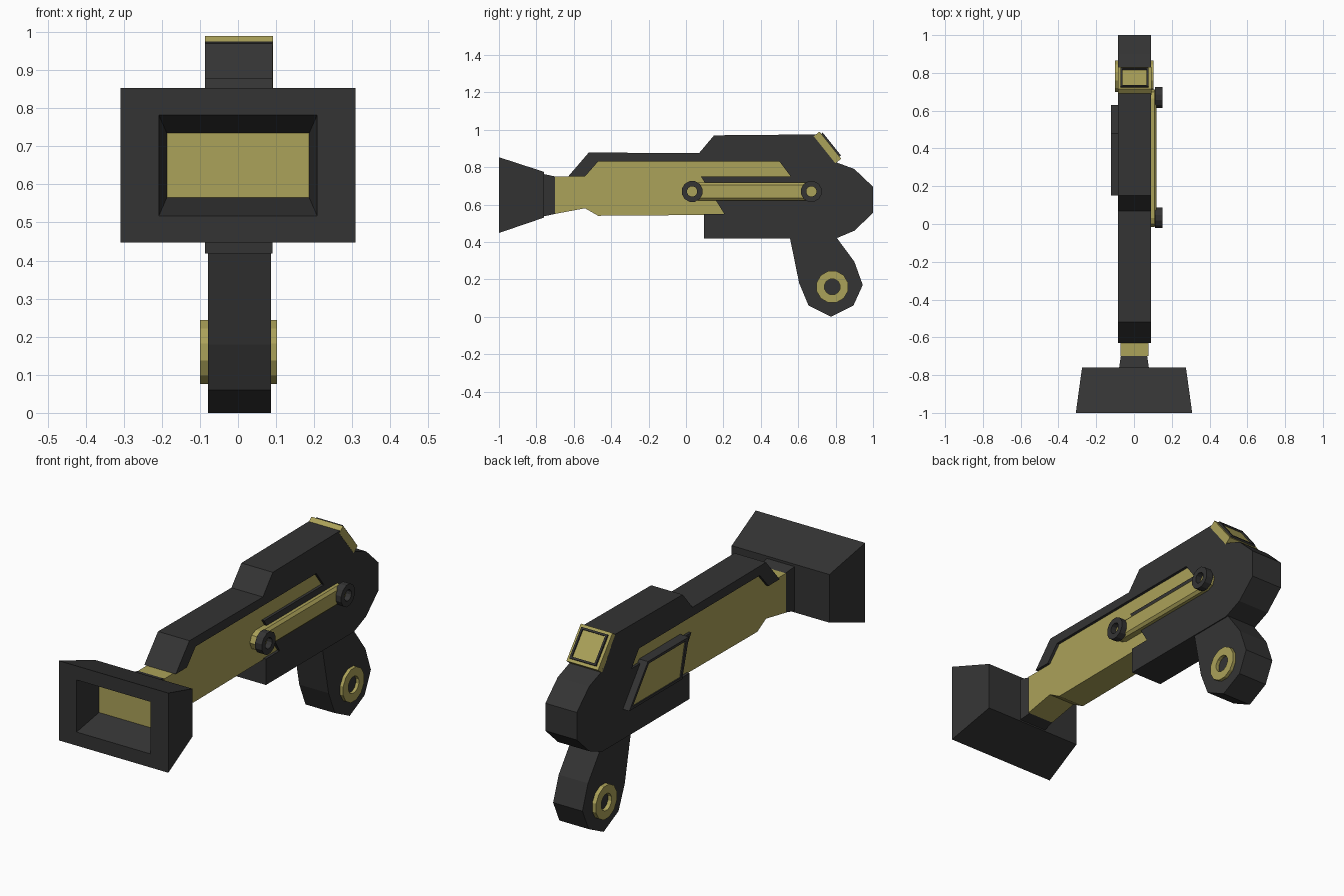
import bpy, bmesh
from math import sin, cos, pi, radians
from mathutils import Vector

if "Cube" in bpy.data.objects:
    bpy.data.objects.remove(bpy.data.objects["Cube"])


def material(name, rgb):
    m = bpy.data.materials.new(name)
    m.diffuse_color = (*rgb, 1)
    m.use_nodes = True
    m.node_tree.nodes["Principled BSDF"].inputs["Base Color"].default_value = m.diffuse_color
    return m


MATS = [material("dark_metal", (0.034, 0.034, 0.034)),
        material("brass", (0.41, 0.36, 0.10))]
DARK, GOLD = 0, 1


def loft(name, loops, band_mats, caps=(DARK, DARK)):
    """Skin equal-length loops; caps=None joins the last loop to the first."""
    bm = bmesh.new()
    rings = [[bm.verts.new(p) for p in loop] for loop in loops]
    n = len(rings[0])
    pairs = list(zip(rings, rings[1:]))
    if caps is None:
        pairs.append((rings[-1], rings[0]))
    for (a, b), mat in zip(pairs, band_mats):
        for i in range(n):
            j = (i + 1) % n
            bm.faces.new((a[i], a[j], b[j], b[i])).material_index = mat
    if caps is not None:
        bm.faces.new(rings[0]).material_index = caps[0]
        bm.faces.new(rings[-1]).material_index = caps[1]
    bmesh.ops.recalc_face_normals(bm, faces=bm.faces)
    me = bpy.data.meshes.new(name)
    bm.to_mesh(me)
    bm.free()
    for m in MATS:
        me.materials.append(m)
    ob = bpy.data.objects.new(name, me)
    bpy.context.collection.objects.link(ob)
    return ob


def at_x(x, profile):
    return [(x, y, z) for y, z in profile]


def prism(name, profile, x0, x1, mat):
    return loft(name, [at_x(x0, profile), at_x(x1, profile)], [mat], (mat, mat))


def circle(y, z, r, n=12):
    return [(y + r * cos(2 * pi * (i + .5) / n), z + r * sin(2 * pi * (i + .5) / n))
            for i in range(n)]


def ring(name, y, z, r_out, r_in, x0, x1, mat, n=12):
    out, inn = circle(y, z, r_out, n), circle(y, z, r_in, n)
    return loft(name, [at_x(x0, out), at_x(x1, out), at_x(x1, inn), at_x(x0, inn)],
                [mat] * 4, None)


def rect(y, hx, z0, z1):
    return [(-hx, y, z0), (hx, y, z0), (hx, y, z1), (-hx, y, z1)]


# Dark receiver with the long top strip
prism("receiver", [
    (-0.63, 0.75), (-0.52, 0.878), (0.07, 0.875), (0.15, 0.97), (0.69, 0.975),
    (0.805, 0.825), (0.90, 0.79), (1.0, 0.695), (1.0, 0.555), (0.90, 0.46),
    (0.80, 0.418), (0.095, 0.418), (0.095, 0.55), (0.205, 0.55), (0.08, 0.75),
    (0.56, 0.75), (0.50, 0.83), (-0.47, 0.83), (-0.54, 0.75)], -0.086, 0.091, DARK)

# Brass barrel body, slightly narrower than the receiver
prism("barrel", [
    (-0.70, 0.75), (-0.54, 0.75), (-0.47, 0.83), (0.50, 0.83), (0.56, 0.75),
    (0.25, 0.74), (0.205, 0.545), (-0.47, 0.54), (-0.54, 0.58), (-0.70, 0.55)],
    -0.072, 0.077, GOLD)

# Neck and flared rectangular muzzle with a brass-floored recess
loft("muzzle_neck", [rect(-0.70, 0.07, 0.55, 0.75), rect(-0.77, 0.08, 0.535, 0.765)], [DARK])
loft("muzzle", [rect(-0.76, 0.275, 0.53, 0.775), rect(-1.0, 0.308, 0.448, 0.853),
                rect(-1.0, 0.208, 0.517, 0.782), rect(-0.85, 0.187, 0.565, 0.735)],
     [DARK] * 3, (DARK, GOLD))

# Grip with a brass ring on each side
prism("grip", [(0.555, 0.425), (0.605, 0.18), (0.655, 0.06), (0.775, 0.0),
               (0.895, 0.06), (0.945, 0.17), (0.90, 0.295), (0.80, 0.43)],
      -0.079, 0.086, DARK)
for side, x0, x1 in (("left", -0.10, -0.07), ("right", 0.075, 0.103)):
    ring("grip_ring_" + side, 0.782, 0.16, 0.087, 0.043, x0, x1, GOLD)


# Slide rail on the right side, with chamfered face and two knobs
def stadium(r):
    pts = []
    for yc, start in ((0.665, -90), (0.033, 90)):
        for k in range(5):
            a = radians(start + 45 * k)
            pts.append((yc + r * cos(a), 0.67 + r * sin(a)))
    return pts


loft("slide_rail", [at_x(0.07, stadium(0.048)), at_x(0.108, stadium(0.048)),
                    at_x(0.12, stadium(0.035))], [GOLD] * 2, (GOLD, GOLD))
for name, y in (("front", 0.033), ("rear", 0.67)):
    ring("rail_knob_" + name, y, 0.67, 0.057, 0.028, 0.112, 0.15, DARK)

# Slanted side plate on the left: dark frame around a brass panel
outer = [(0.15, 0.765), (0.48, 0.765), (0.63, 0.57), (0.205, 0.57)]
inner = [(0.175, 0.752), (0.472, 0.752), (0.602, 0.583), (0.216, 0.583)]
loft("side_plate", [at_x(-0.07, outer), at_x(-0.122, outer), at_x(-0.122, inner),
                    at_x(-0.116, inner)], [DARK] * 3, (DARK, GOLD))

# Tilted rear display: brass plate, raised dark frame, brass screen
along = Vector((0, 0.12, -0.15)).normalized()
out_dir = Vector((0, 0.15, 0.12)).normalized()
centre = Vector((0.003, 0.75, 0.90))


def tilted(off, hx, hl):
    c = centre + out_dir * off
    return [c + Vector((sx * hx, 0, 0)) + along * (sl * hl)
            for sx, sl in ((-1, -1), (1, -1), (1, 1), (-1, 1))]


loft("rear_display", [tilted(-0.012, 0.089, 0.093), tilted(0.028, 0.089, 0.093),
                      tilted(0.028, 0.074, 0.078), tilted(0.038, 0.074, 0.078),
                      tilted(0.038, 0.064, 0.068), tilted(0.030, 0.064, 0.068)],
     [GOLD, GOLD, DARK, DARK, DARK], (GOLD, GOLD))
